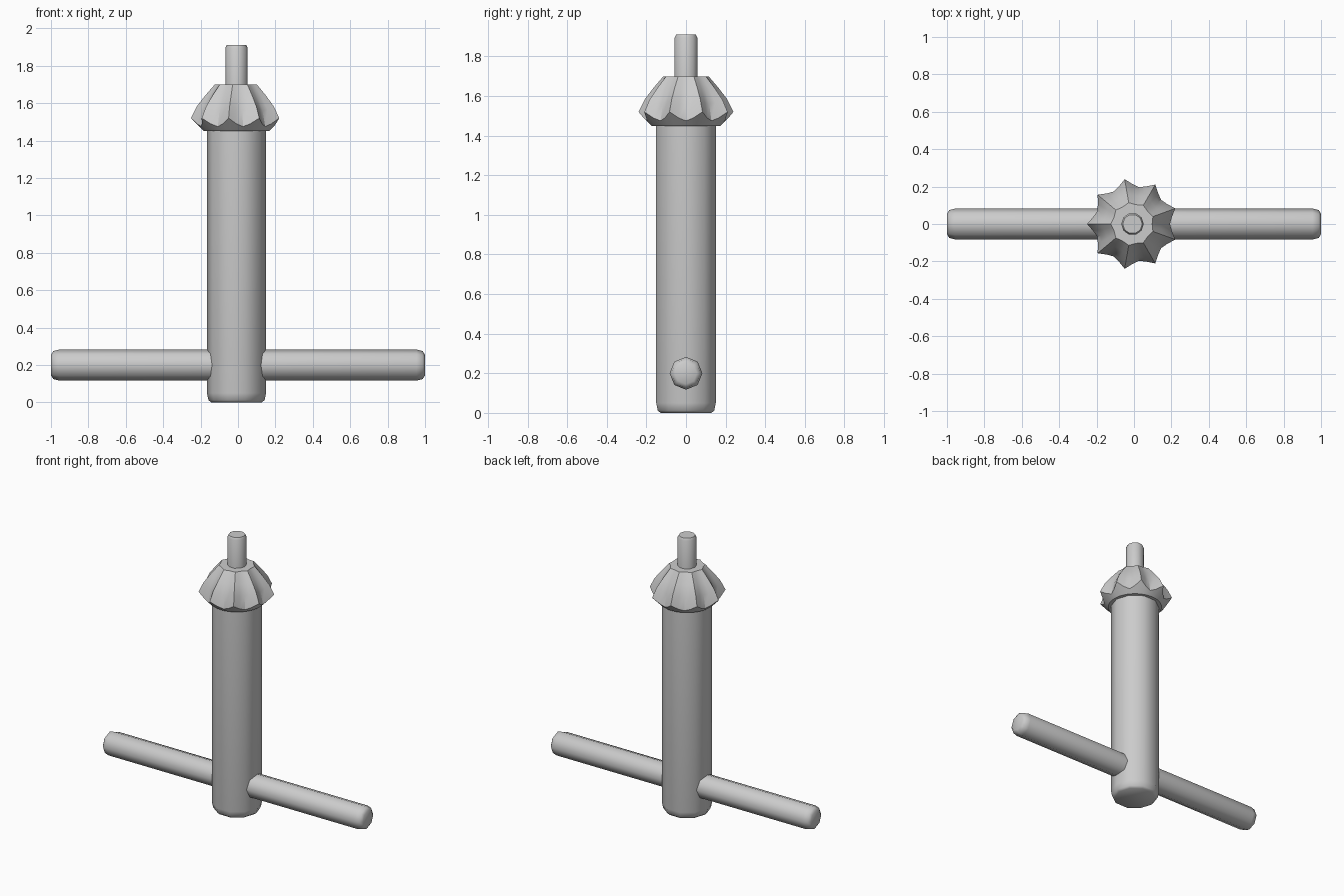
import bpy, bmesh, math
from mathutils import Matrix

if "Cube" in bpy.data.objects:
    bpy.data.objects.remove(bpy.data.objects["Cube"])

AXIS = Matrix.Translation((-0.008, 0, 0))  # shaft sits slightly left of centre


def skin(name, rings, matrix, angle):
    """Bridge equal-length rings of points and cap both ends."""
    bm = bmesh.new()
    loops = [[bm.verts.new(p) for p in ring] for ring in rings]
    n = len(loops[0])
    for a, b in zip(loops, loops[1:]):
        for i in range(n):
            j = (i + 1) % n
            bm.faces.new((a[i], a[j], b[j], b[i]))
    bm.faces.new(loops[0][::-1])
    bm.faces.new(loops[-1])
    bm.transform(matrix)
    bmesh.ops.recalc_face_normals(bm, faces=bm.faces)
    mesh = bpy.data.meshes.new(name)
    bm.to_mesh(mesh)
    bm.free()
    obj = bpy.data.objects.new(name, mesh)
    bpy.context.collection.objects.link(obj)
    bpy.context.view_layer.objects.active = obj
    obj.select_set(True)
    bpy.ops.object.shade_smooth_by_angle(angle=math.radians(angle))
    obj.select_set(False)
    return obj


def ring(radii, z):
    n = len(radii)
    return [(r * math.cos(math.tau * i / n), r * math.sin(math.tau * i / n), z)
            for i, r in enumerate(radii)]


def lathe(name, profile, sides, matrix, angle=50):
    return skin(name, [ring([r] * sides, z) for r, z in profile], matrix, angle)


# ten-sided shaft with softened foot
lathe("shaft", [(0.135, 0), (0.15, 0.012), (0.158, 0.05), (0.158, 1.47)], 10, AXIS)

# pilot pin on top
lathe("pilot_pin", [(0.06, 1.65), (0.06, 1.895), (0.052, 1.91)], 10, AXIS)

# eight-sided cross handle
half = [(0.055, -1), (0.075, -0.987), (0.083, -0.955)]
handle = half + [(r, -z) for r, z in reversed(half)]
lathe("cross_handle", handle, 8,
      Matrix.Translation((0, 0, 0.2)) @ Matrix.Rotation(math.pi / 2, 4, 'Y'))

# nine-tooth bevel gear: per level a tip radius and height, valley radius and height
levels = [(0.175, 1.45, 0.175, 1.45),
          (0.243, 1.52, 0.2, 1.475),
          (0.212, 1.583, 0.182, 1.56),
          (0.168, 1.64, 0.15, 1.63),
          (0.116, 1.70, 0.105, 1.70)]
# blend weights around one tooth: valley, flank, tip, flank
weights = [0, 0.32, 1, 0.32]
rings = []
for tip_r, tip_z, val_r, val_z in levels:
    pts = []
    for i in range(36):
        w = weights[i % 4]
        a = math.tau * i / 36
        r = val_r + (tip_r - val_r) * w
        pts.append((r * math.cos(a), r * math.sin(a), val_z + (tip_z - val_z) * w))
    rings.append(pts)
skin("bevel_gear", rings, AXIS, 30)
